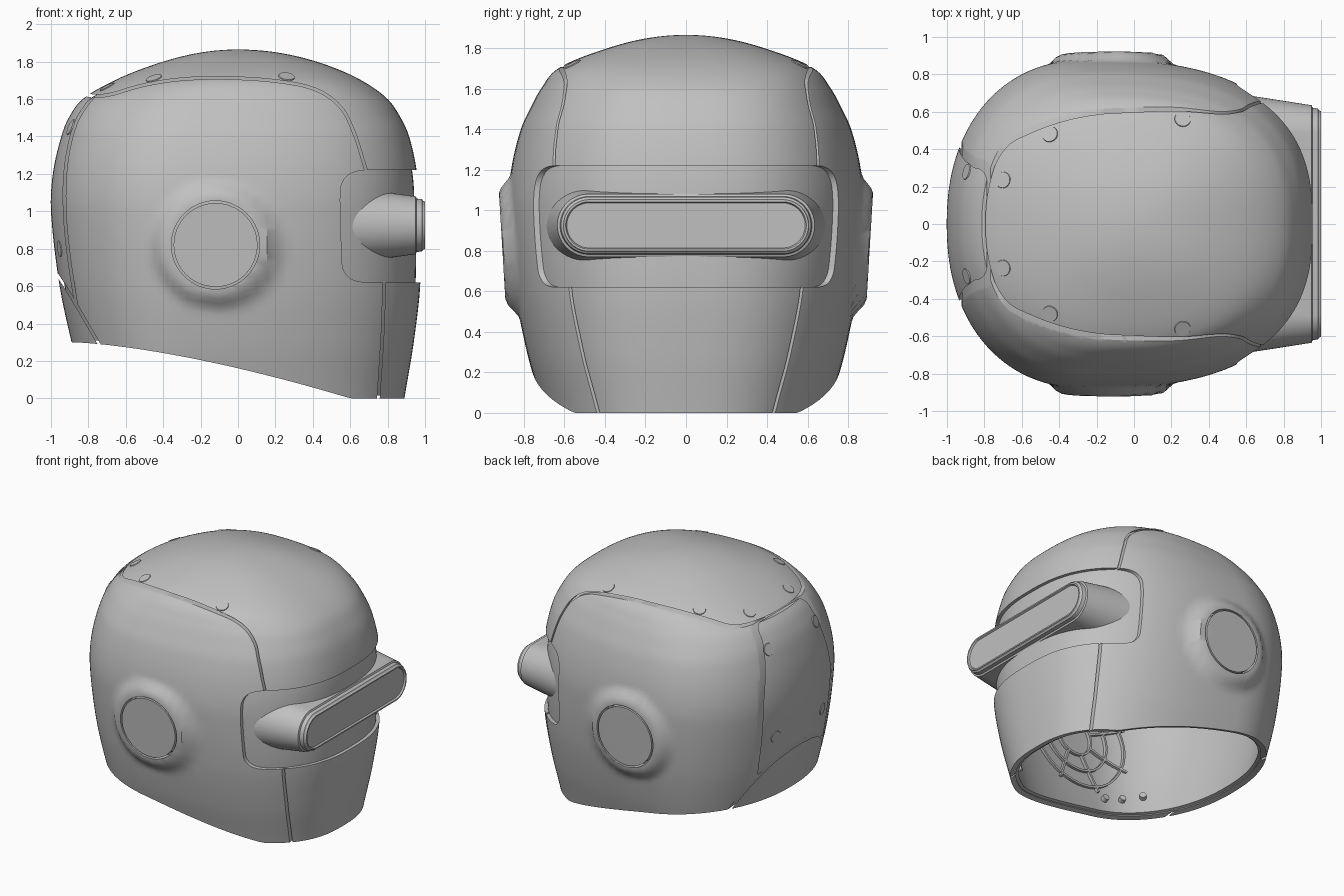
import bpy, bmesh
from math import sin, cos, pi, sqrt, hypot
from mathutils import Vector
from mathutils.bvhtree import BVHTree

old = bpy.data.objects.get("Cube")
if old:
    bpy.data.objects.remove(old, do_unlink=True)

grey = bpy.data.materials.new("helmet grey")
grey.use_nodes = True
grey.diffuse_color = (0.53, 0.53, 0.53, 1)
grey.node_tree.nodes["Principled BSDF"].inputs["Base Color"].default_value = (0.53, 0.53, 0.53, 1)

TOP, COLS, ROWS = 1.865, 144, 100
# height, back x, front x, half width, widest x
PROFILE = [(1.865, 0, 0, 0, 0), (1.8, -.40, .42, .385, -.02), (1.7, -.66, .66, .63, -.08),
           (1.6, -.83, .80, .715, -.15), (1.5, -.905, .87, .77, -.2), (1.4, -.945, .915, .815, -.23),
           (1.2, -.99, .958, .863, -.25), (1.0, -1.0, .97, .878, -.25), (.62, -.957, .975, .846, -.25),
           (.3, -.89, .94, .785, -.25), (0, -.81, .89, .70, -.25)]
KEYS = [(sqrt(1 - r[0] / TOP), r[1:]) for r in PROFILE]


def tangent(i, k):
    a, b = KEYS[max(i - 1, 0)], KEYS[min(i + 1, len(KEYS) - 1)]
    return (b[1][k] - a[1][k]) / (b[0] - a[0])


def section(z):
    """Smoothly interpolated profile row at a height."""
    s = sqrt(max(0, 1 - z / TOP))
    i = max(j for j in range(len(KEYS) - 1) if KEYS[j][0] <= s + 1e-9)
    (s0, a), (s1, b) = KEYS[i], KEYS[i + 1]
    h = s1 - s0
    t = (s - s0) / h
    return [(1 + 2 * t) * (1 - t) ** 2 * a[k] + t * t * (3 - 2 * t) * b[k]
            + h * t * (1 - t) * ((1 - t) * tangent(i, k) - t * tangent(i + 1, k)) for k in range(4)]


def head_point(angle, z):
    back, front, width, mid = section(z)
    c, s = cos(angle), sin(angle)
    n = 2.6 if c > 0 else 2.2
    reach = front - mid if c > 0 else back - mid
    return Vector((mid + reach * abs(c) ** (2 / n), width * abs(s) ** (2 / n) * (1 if s > 0 else -1), z))


def rim_height(x):
    t = min(max((x + .9) / 1.5, 0), 1)
    return .3 * (1 - t ** 1.5)


def head_columns():
    cols = []
    for j in range(COLS):
        a = 2 * pi * (j + .5) / COLS
        z = .1
        for _ in range(12):
            z = rim_height(head_point(a, z).x)
        s0 = sqrt(1 - z / TOP)
        cols.append([head_point(a, TOP * (1 - (s0 * (1 - i / ROWS)) ** 2)) for i in range(ROWS)])
    return cols


def add_skin(bm, cols):
    """Grid of faces over the columns, closed by a pole at the crown."""
    grid = [[bm.verts.new(p) for p in col] for col in cols]
    pole = bm.verts.new(sum((c[-1] for c in cols), Vector()) / COLS)
    pole.co.z += .0002
    for j in range(COLS):
        a, b = grid[j], grid[(j + 1) % COLS]
        for i in range(ROWS - 1):
            bm.faces.new((a[i], b[i], b[i + 1], a[i + 1]))
        bm.faces.new((a[-1], b[-1], pole))
    return [c[0] for c in grid]


def make(name, bm):
    bmesh.ops.recalc_face_normals(bm, faces=bm.faces)
    me = bpy.data.meshes.new(name)
    bm.to_mesh(me)
    bm.free()
    ob = bpy.data.objects.new(name, me)
    bpy.context.collection.objects.link(ob)
    return ob


COLUMNS = head_columns()
bm = bmesh.new()
add_skin(bm, COLUMNS)
bm.normal_update()
bm.verts.ensure_lookup_table()
NORMALS = [[bm.verts[j * ROWS + i].normal.copy() for i in range(ROWS)] for j in range(COLS)]
HEAD = BVHTree.FromBMesh(bm)
bm.free()
EAR = (-.12, .82)


def inset(d, lift=0):
    return [[p - n * d + Vector((0, 0, lift * (1 - i / ROWS))) for i, (p, n) in enumerate(zip(c, ns))]
            for c, ns in zip(COLUMNS, NORMALS)]


def raise_ear(p):
    """Flat round boss with a flared edge on each side."""
    w = min(max((.36 - hypot(p.x - EAR[0], p.z - EAR[1])) / .10, 0), 1)
    w = w * w * (3 - 2 * w) if abs(p.y) > .4 else 0
    flat = (.907 + .06 * (p.z - EAR[1])) * (1 if p.y > 0 else -1)
    return Vector((p.x, p.y + (flat - p.y) * w, p.z))


def hollow(name, outer, inner):
    bm = bmesh.new()
    a, b = add_skin(bm, outer), add_skin(bm, inner)
    for j in range(COLS):
        k = (j + 1) % COLS
        bm.faces.new((a[j], a[k], b[k], b[j]))
    return make(name, bm)


def rounded(pts, times=3):
    """Corner cutting that keeps both ends."""
    pts = [Vector(p) for p in pts]
    for _ in range(times):
        mids = [q for a, b in zip(pts, pts[1:]) for q in (a.lerp(b, .25), a.lerp(b, .75))]
        pts = [pts[0]] + mids[1:-1] + [pts[-1]]
    return pts


def bridge(bm, rings, closed=False, cap=True):
    n = len(rings[0])
    for a, b in zip(rings, rings[1:] + rings[:1] if closed else rings[1:]):
        for k in range(n):
            bm.faces.new((a[k], a[(k + 1) % n], b[(k + 1) % n], b[k]))
    if cap and not closed:
        bm.faces.new(rings[0])
        bm.faces.new(rings[-1])


def seam_cutter(pts, closed=False, half=.007):
    """Thin wall that follows a side outline across the whole width."""
    bm, rings, n = bmesh.new(), [], len(pts)
    for i, p in enumerate(pts):
        a = pts[i - 1] if closed or i else p
        b = pts[(i + 1) % n] if closed or i < n - 1 else p
        d = (b - a).normalized() * half
        side = Vector((-d.y, d.x))
        rings.append([bm.verts.new((q.x, y, q.y)) for q, y in
                      ((p + side, -1.2), (p + side, 1.2), (p - side, 1.2), (p - side, -1.2))])
    bridge(bm, rings, closed)
    return make("seam_cutter", bm)


def carve(ob, cutters):
    for c in cutters:
        c.hide_render = True
        mod = ob.modifiers.new("cut", "BOOLEAN")
        mod.operation, mod.solver, mod.object = "DIFFERENCE", "EXACT", c
    dg = bpy.context.evaluated_depsgraph_get()
    me = bpy.data.meshes.new_from_object(ob.evaluated_get(dg))
    ob.modifiers.clear()
    ob.data = me
    for c in cutters:
        bpy.data.objects.remove(c, do_unlink=True)


# Outer shell split into panels, over a liner that shows in the seams and eye band
shell = hollow("outer_shell", [[raise_ear(p) for p in c] for c in COLUMNS], inset(.04))
liner = hollow("inner_liner", inset(.025, .01), inset(.06, .01))

dome_seam = [(-.95, 1.62), (-.8, 1.62), (-.7, 1.615), (-.52, 1.675), (-.3, 1.71), (-.05, 1.715), (.2, 1.70),
             (.42, 1.66), (.56, 1.56), (.63, 1.4), (.66, 1.3), (.69, 1.2)]
back_seam = [(-.77, 1.62), (-.87, 1.49), (-.925, 1.25), (-.93, 1.0), (-.905, .75), (-.865, .5)]
nape_seam = [(-1.02, .73), (-.95, .64), (-.865, .5), (-.72, .25)]
chin_seam = [(.782, .65), (.775, .35), (.747, -.05)]
eye_band = [(1.3, 1.22), (.8, 1.22), (.62, 1.22), (.55, 1.16), (.545, 1.05), (.555, .75),
            (.56, .68), (.62, .62), (.8, .62), (1.3, .62)]
ear_ring = [Vector((EAR[0] + .23 * cos(a * pi / 32), EAR[1] + .23 * sin(a * pi / 32))) for a in range(64)]

cutters = [seam_cutter(rounded(s)) for s in (dome_seam, back_seam, nape_seam, chin_seam)]
cutters.append(seam_cutter(ear_ring, True, .006))
bm = bmesh.new()
bridge(bm, [[bm.verts.new((p.x, y, p.y)) for p in rounded(eye_band)] for y in (-1.2, 1.2)])
cutters.append(make("eye_band_cutter", bm))
carve(shell, cutters)

# Visor: stacked stadium sections, hollowed where it would enter the head
bm, rings = bmesh.new(), []
for x, length, h in ((.5, .705, .2), (.78, .662, .178), (.95, .635, .155), (.955, .622, .143), (.983, .617, .14),
                     (.99, .608, .131), (1.0, .604, .127), (1.0, .594, .117), (.988, .588, .111)):
    ring = []
    for k in range(48):
        a = 2 * pi * (k + .5) / 48
        ring.append(bm.verts.new((x, (length - h) * (1 if cos(a) > 0 else -1) + h * cos(a), .925 + h * sin(a))))
    rings.append(ring)
bridge(bm, rings)
visor = make("visor", bm)
bm = bmesh.new()
bm.faces.new(add_skin(bm, inset(.05)))
carve(visor, [make("cavity_cutter", bm)])


def disc(bm, point, normal, radius, height):
    m = normal.to_track_quat("Z", "Y").to_matrix().to_4x4()
    m.translation = point
    bmesh.ops.create_cone(bm, cap_ends=True, segments=24, radius1=radius, radius2=radius * .94,
                          depth=height, matrix=m)


# Flush round rivets on the dome and back plate, bolts inside
rivets, bolts = bmesh.new(), bmesh.new()
for side in (-1, 1):
    for x, y in ((-.45, .48), (.26, .56), (-.70, .235)):
        p, n, *_ = HEAD.ray_cast(Vector((x, y * side, 3)), Vector((0, 0, -1)))
        disc(rivets, p, n if n.z > 0 else -n, .045, .008)
    for z in (1.45, .8):
        p, n, *_ = HEAD.ray_cast(Vector((-3, .28 * side, z)), Vector((1, 0, 0)))
        disc(rivets, p, n if n.x < 0 else -n, .045, .008)
    for x, z in ((-.65, .42), (-.5, .38), (-.35, .35), (.68, .12), (.68, .3)):
        p, n, *_ = HEAD.ray_cast(Vector((x, 3 * side, z)), Vector((0, -side, 0)))
        n = n if n.y * side < 0 else -n
        disc(bolts, p + n * .07, n, .025, .05)
make("rivets", rivets)
make("inner_bolts", bolts)

# Inner ribs: rings and spokes around each ear
bm = bmesh.new()


def rib(points, side, closed):
    rings = []
    for x, z in points:
        p, *_ = HEAD.ray_cast(Vector((x, 3 * side, z)), Vector((0, -side, 0)))
        c = Vector((EAR[0], p.y, EAR[1]))
        out = (p - c).normalized() if closed else Vector((EAR[1] - z, 0, x - EAR[0])).normalized()
        rings.append([bm.verts.new(p + out * u - Vector((0, side * v, 0)))
                      for u, v in ((-.008, .05), (.008, .05), (.008, .085), (-.008, .085))])
    bridge(bm, rings, closed)


for side in (-1, 1):
    for r in (.15, .28, .41):
        rib([(EAR[0] + r * cos(a * pi / 24), EAR[1] + r * sin(a * pi / 24)) for a in range(48)], side, True)
    for k in range(8):
        a = (k + .5) * pi / 4
        rib([(EAR[0] + r * cos(a) / 10, EAR[1] + r * sin(a) / 10) for r in (1.5, 2.5, 3.5, 4.5)], side, False)
make("inner_ribs", bm)

# Material and shading
bpy.ops.object.select_all(action="DESELECT")
for ob in bpy.context.collection.objects:
    if ob.type == "MESH":
        ob.data.materials.clear()
        ob.data.materials.append(grey)
        ob.select_set(True)
        bpy.context.view_layer.objects.active = ob
bpy.ops.object.shade_smooth_by_angle(angle=pi / 6)
